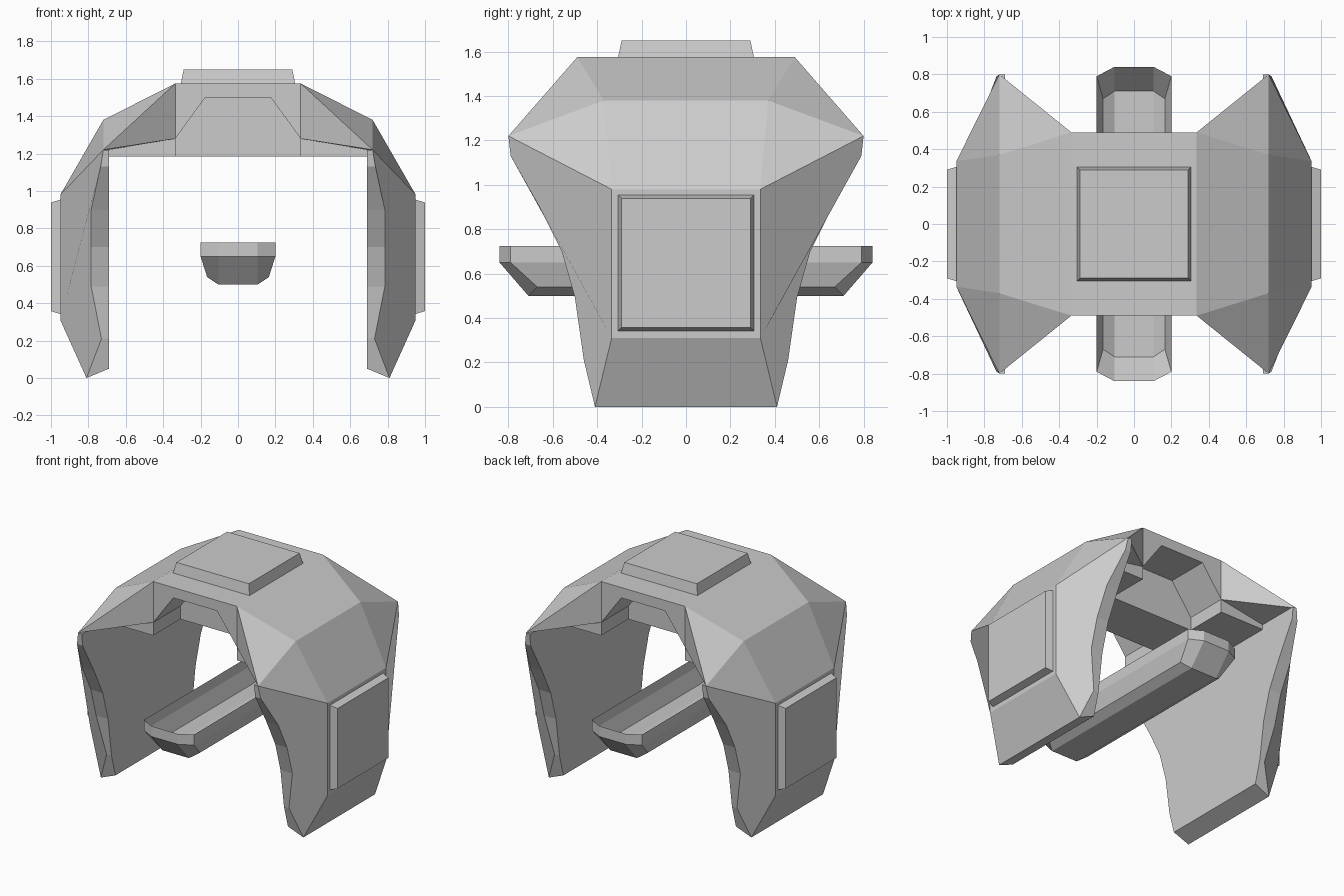
import bpy, bmesh
from mathutils import Vector

if "Cube" in bpy.data.objects:
    bpy.data.objects.remove(bpy.data.objects["Cube"])


def make(name, faces, signs):
    """Build an object from faces repeated under each mirror sign, then weld."""
    bm = bmesh.new()
    for s in signs:
        for face in faces:
            bm.faces.new([bm.verts.new([c * k for c, k in zip(p, s)]) for p in face])
    bmesh.ops.remove_doubles(bm, verts=bm.verts, dist=0.001)
    bmesh.ops.recalc_face_normals(bm, faces=bm.faces)
    mesh = bpy.data.meshes.new(name)
    bm.to_mesh(mesh)
    bm.free()
    obj = bpy.data.objects.new(name, mesh)
    bpy.context.collection.objects.link(obj)
    return obj


QUARTERS = [(1, 1, 1), (-1, 1, 1), (1, -1, 1), (-1, -1, 1)]


def mid(p):
    return (p[0], 0, p[2])      # point moved to the y = 0 plane


def centre(p):
    return (0, p[1], p[2])      # point moved to the x = 0 plane


# Arch shell: outer ridge line from roof down to the foot
A, B, C, D = (.335, .49, 1.575), (.72, .37, 1.38), (.95, .335, .98), (.95, .335, .31)
F, G = (.81, .41, 0), (.69, .415, .05)
ridge = [A, B, C, D, F, G]
faces = [[mid(p), mid(q), q, p] for p, q in zip(ridge, ridge[1:])]
faces.append([(0, 0, 1.575), mid(A), A, centre(A)])

# Leg edge: curved outer line, and the matching line on the inner wall
edge = [(.72, .80, 1.22), (.735, .79, 1.13), (.785, .66, .90), (.785, .56, .70),
        (.785, .50, .49), (.73, .46, .21)]
inner = [(.69, y, z) for x, y, z in edge]
outer_line, inner_line = edge + [F], inner + [G]
for i in range(len(edge)):
    faces.append([outer_line[i], outer_line[i + 1], inner_line[i + 1], inner_line[i]])
T = edge[0]
faces += [[A, B, T], [B, C, T], [C, D, F] + edge[::-1]]

# Bridge front, horn underside and inner leg wall
H, K = (.335, .49, 1.28), (.69, .49, 1.22)
L, M, P = (.335, .49, 1.185), (.69, .49, 1.185), (.175, .49, 1.5)
faces += [[A, T, H], [H, T, inner[0], K], [H, K, M, L],
          [centre(A), A, H, P, centre(P)],
          [mid(G), G] + inner[::-1] + [K, M, mid(M)]]

# Recess under the bridge front, its back wall and the flat underside
recess = [centre(P), P, H, L]
back = [(x, .18, z) for x, y, z in recess]
faces += [[recess[i], recess[i + 1], back[i + 1], back[i]] for i in range(3)]
faces += [back + [centre(back[3])],
          [L, M, mid(M), (0, 0, 1.185), centre(back[3]), back[3]]]
make("arch_shell", faces, QUARTERS)


# Open trough between the legs
def ring(xa, ya, za, xb, yb, zb):
    return [(xa, 0, za), (xa, ya, za), (xb, yb, zb), (0, yb, zb)]


rings = [ring(.2, .79, .725, .105, .84, .725), ring(.2, .79, .65, .105, .84, .65),
         ring(.165, .67, .54, .105, .71, .5)]
faces = []
for r, q in zip(rings, rings[1:]):
    faces += [[r[i], r[i + 1], q[i + 1], q[i]] for i in range(3)]
low = rings[2]
faces += [[low[0], low[1], low[2], mid(low[2])],
          [mid(low[2]), low[2], low[3], (0, 0, .5)]]
make("trough", faces, QUARTERS)


# Raised square panels with bevelled rims, on the roof and both sides
def panel(name, origin, u, v, n, depth):
    o, u, v, n = map(Vector, (origin, u, v, n))
    corners = [(-1, -1), (1, -1), (1, 1), (-1, 1)]
    base = [o + (u * a + v * b) * .306 for a, b in corners]
    top = [o + n * depth + (u * a + v * b) * .29 for a, b in corners]
    sides = [[base[i], base[(i + 1) % 4], top[(i + 1) % 4], top[i]] for i in range(4)]
    make(name, sides + [base, top], [(1, 1, 1)])


panel("roof_panel", (0, 0, 1.574), (1, 0, 0), (0, 1, 0), (0, 0, 1), .076)
for side, label in ((1, "right"), (-1, "left")):
    panel(label + "_side_panel", (side * .949, 0, .648), (0, 1, 0), (0, 0, 1), (side, 0, 0), .051)
